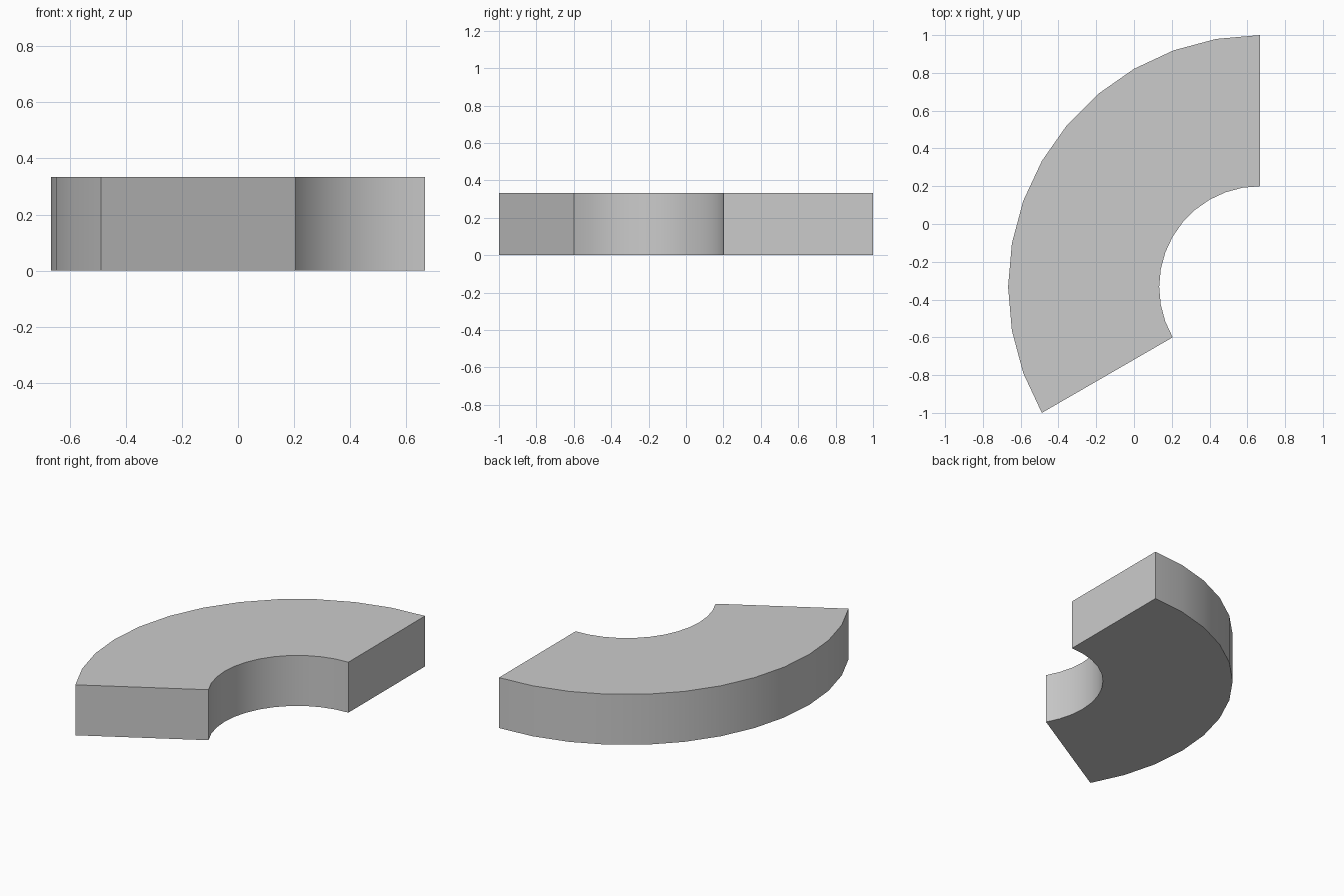
import bpy, bmesh
from math import sin, cos, radians

if "Cube" in bpy.data.objects:
    bpy.data.objects.remove(bpy.data.objects["Cube"])

CENTRE = (2 / 3, -1 / 3)
OUTER, INNER, HEIGHT = 4 / 3, 1.6 / 3, 1 / 3
ANGLES = [radians(a) for a in range(90, 211, 10)]


def arc(radius, angles):
    return [(CENTRE[0] + radius * cos(a), CENTRE[1] + radius * sin(a), 0) for a in angles]


# Curved slab: 120 degree ring sector extruded upwards
bm = bmesh.new()
outline = arc(OUTER, ANGLES) + arc(INNER, reversed(ANGLES))
base = bm.faces.new([bm.verts.new(p) for p in outline])
top = bmesh.ops.extrude_face_region(bm, geom=[base], use_keep_orig=True)
verts = [g for g in top["geom"] if isinstance(g, bmesh.types.BMVert)]
bmesh.ops.translate(bm, verts=verts, vec=(0, 0, HEIGHT))
bmesh.ops.recalc_face_normals(bm, faces=bm.faces)

mesh = bpy.data.meshes.new("curved_block")
bm.to_mesh(mesh)
bm.free()
block = bpy.data.objects.new("curved_block", mesh)
bpy.context.collection.objects.link(block)

# Smooth curved walls, sharp ends and rims
bpy.context.view_layer.objects.active = block
block.select_set(True)
bpy.ops.object.shade_smooth_by_angle(angle=radians(30))
